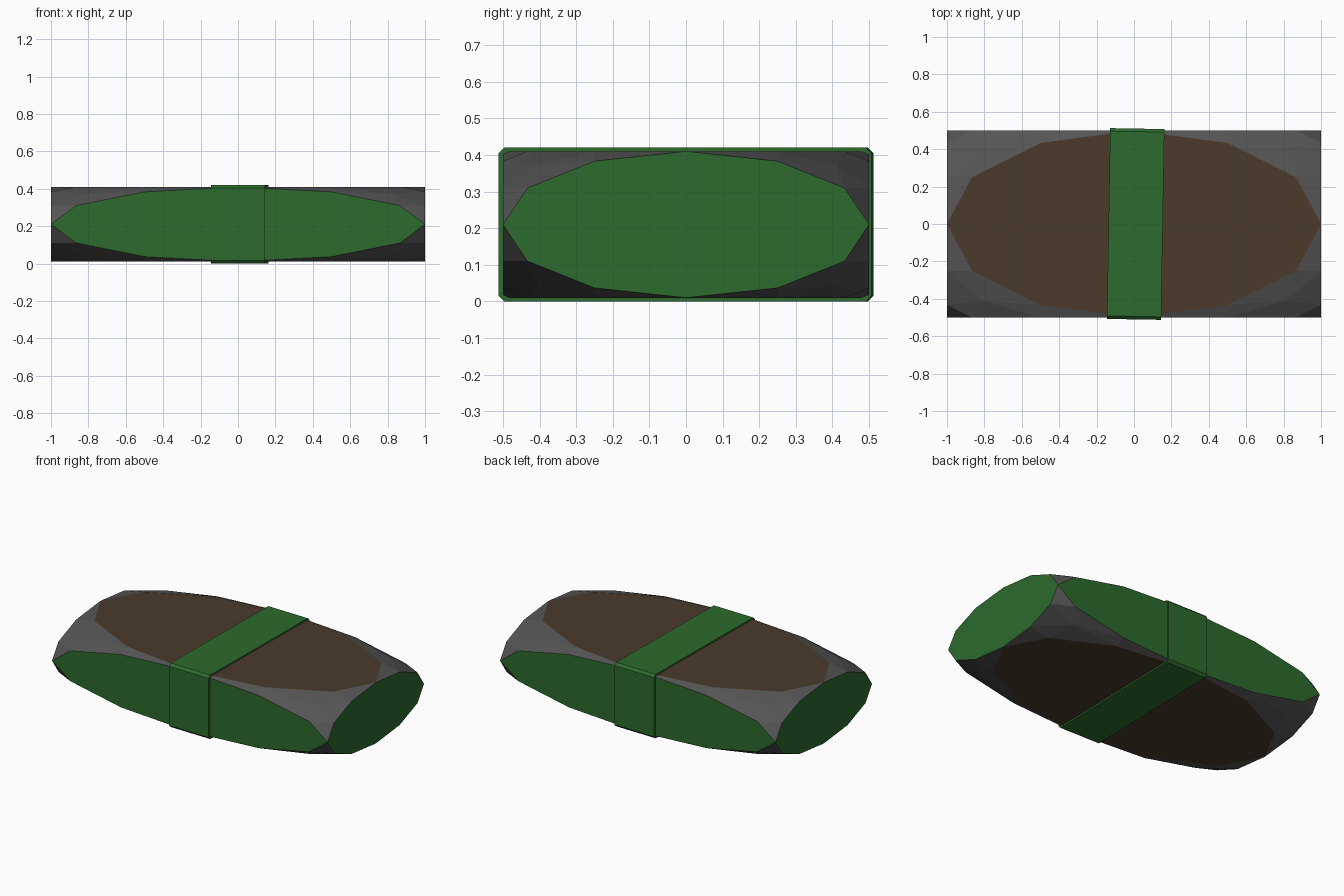
import bpy, bmesh
from math import cos, sin, pi
from itertools import product

if "Cube" in bpy.data.objects:
    bpy.data.objects.remove(bpy.data.objects["Cube"])


def material(name, rgb):
    m = bpy.data.materials.new(name)
    m.diffuse_color = (*rgb, 1)
    m.use_nodes = True
    m.node_tree.nodes["Principled BSDF"].inputs["Base Color"].default_value = m.diffuse_color
    return m


def finish(bm, name, mats):
    bmesh.ops.recalc_face_normals(bm, faces=bm.faces)
    me = bpy.data.meshes.new(name)
    bm.to_mesh(me)
    bm.free()
    for m in mats:
        me.materials.append(m)
    ob = bpy.data.objects.new(name, me)
    bpy.context.collection.objects.link(ob)
    return ob


grey = material("dark_grey", (0.09, 0.09, 0.09))
green = material("green", (0.026, 0.144, 0.026))
brown = material("brown", (0.069, 0.042, 0.023))

# Bag: a 12-sided disc on each side of a cube, joined by faceted round corners
bm = bmesh.new()
for axis, side, i in product(range(3), (-1, 1), range(12)):
    p = [0, 0, 0]
    p[axis] = side
    p[(axis + 1) % 3] = cos(i * pi / 6)
    p[(axis + 2) % 3] = sin(i * pi / 6)
    bm.verts.new(p)
for corner in product((-0.816, 0.816), repeat=3):
    bm.verts.new(corner)
bmesh.ops.remove_doubles(bm, verts=bm.verts, dist=0.001)
bmesh.ops.convex_hull(bm, input=bm.verts)
bmesh.ops.dissolve_limit(bm, angle_limit=0.01, verts=bm.verts, edges=bm.edges)
bm.normal_update()
for f in bm.faces:
    if abs(f.normal.z) > 0.995:
        f.material_index = 2
    elif max(abs(f.normal.x), abs(f.normal.y)) > 0.995:
        f.material_index = 1
bmesh.ops.scale(bm, vec=(1, 0.5, 0.2), verts=bm.verts)
bag = finish(bm, "bag", [grey, green, brown])
bag.location.z = 0.21


# Band: thin chamfered ring around the middle, turned very slightly
def outline(y, z, c):
    return [(y, z - c), (y - c, z), (c - y, z), (-y, z - c),
            (-y, c - z), (c - y, -z), (y - c, -z), (y, c - z)]


bm = bmesh.new()
loops = [[bm.verts.new((x, y, z)) for y, z in outline(*size)]
         for x, size in ((-0.145, (0.51, 0.21, 0.016)), (0.145, (0.51, 0.21, 0.016)),
                         (0.145, (0.498, 0.198, 0.012)), (-0.145, (0.498, 0.198, 0.012)))]
for k in range(4):
    a, b = loops[k], loops[(k + 1) % 4]
    for i in range(8):
        j = (i + 1) % 8
        bm.faces.new((a[i], a[j], b[j], b[i]))
band = finish(bm, "band", [green])
band.location = (0.009, 0, 0.21)
band.rotation_euler.z = -0.017
